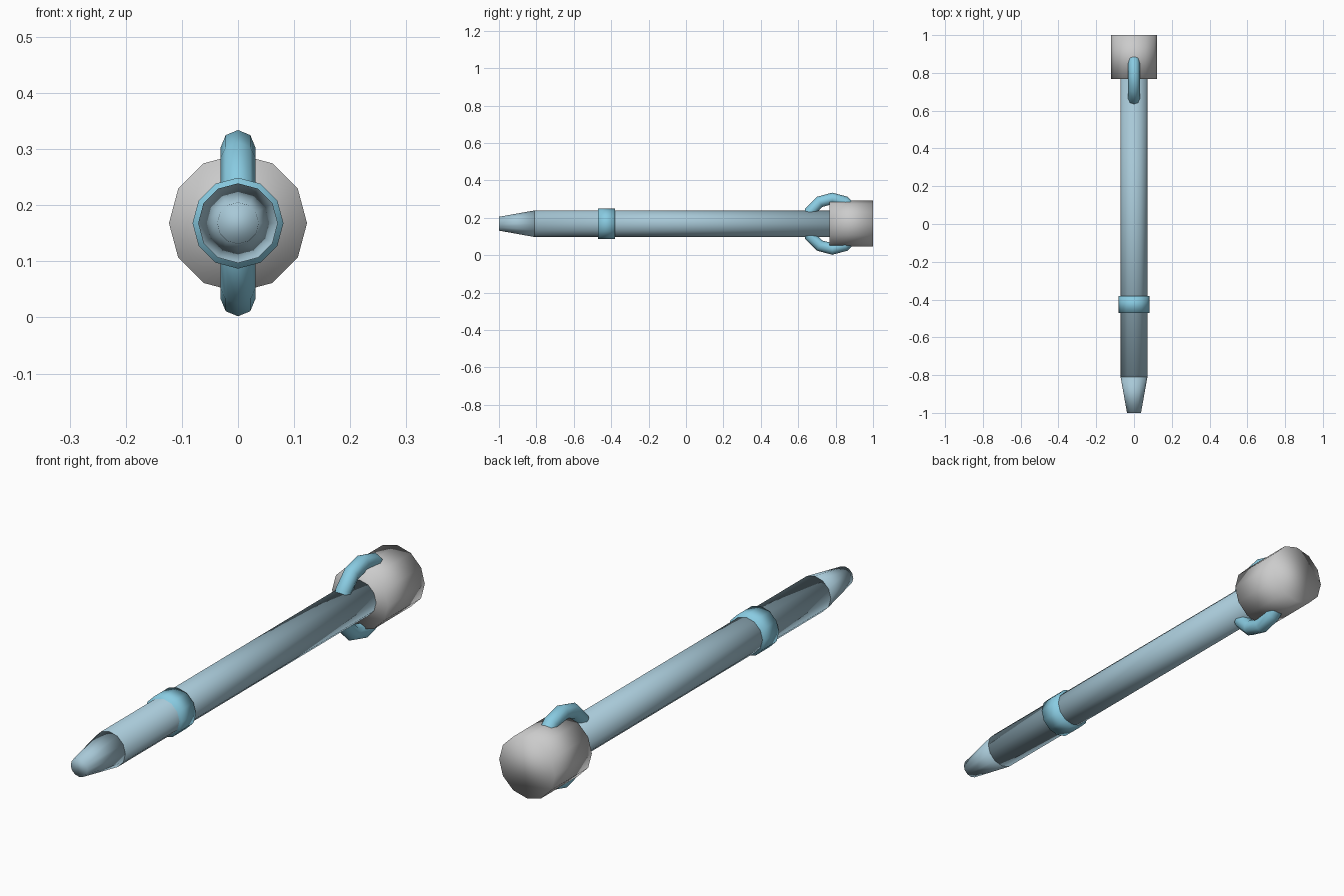
import bpy
import math

if "Cube" in bpy.data.objects:
    bpy.data.objects.remove(bpy.data.objects["Cube"])

CENTRE_Z = 0.168
SIDES = 12


def material(name, colour):
    mat = bpy.data.materials.new(name)
    mat.diffuse_color = (*colour, 1.0)
    mat.use_nodes = True
    mat.node_tree.nodes["Principled BSDF"].inputs["Base Color"].default_value = mat.diffuse_color
    return mat


shaft_blue = material("shaft_blue", (0.39, 0.58, 0.68))
trim_blue = material("trim_blue", (0.25, 0.60, 0.76))


def finish(name, mat):
    obj = bpy.context.object
    obj.name = name
    bpy.ops.object.transform_apply(location=False, rotation=True, scale=True)
    bpy.ops.object.shade_smooth()
    if mat:
        obj.data.materials.append(mat)
    return obj


def rod(name, y_front, y_back, r_front, r_back, mat=None):
    """Twelve-sided, optionally tapered rod lying along y."""
    bpy.ops.mesh.primitive_cone_add(
        vertices=SIDES, radius1=r_back, radius2=r_front,
        depth=y_back - y_front,
        location=(0, (y_front + y_back) / 2, CENTRE_Z),
        rotation=(math.pi / 2, 0, 0))
    return finish(name, mat)


# Body: tapered tip, long shaft, collar and wide end cap
rod("tip", -1.0, -0.81, 0.037, 0.071, shaft_blue)
rod("shaft", -0.81, 0.79, 0.071, 0.071, shaft_blue)
rod("collar", -0.47, -0.38, 0.081, 0.081, trim_blue)
rod("end_cap", 0.768, 1.0, 0.123, 0.123)

# Upright ring that passes through the shaft and the end cap
bpy.ops.mesh.primitive_torus_add(
    major_radius=0.135, minor_radius=0.031,
    major_segments=12, minor_segments=8,
    location=(0, 0.782, CENTRE_Z), rotation=(0, math.pi / 2, 0))
finish("hanging_ring", trim_blue)
